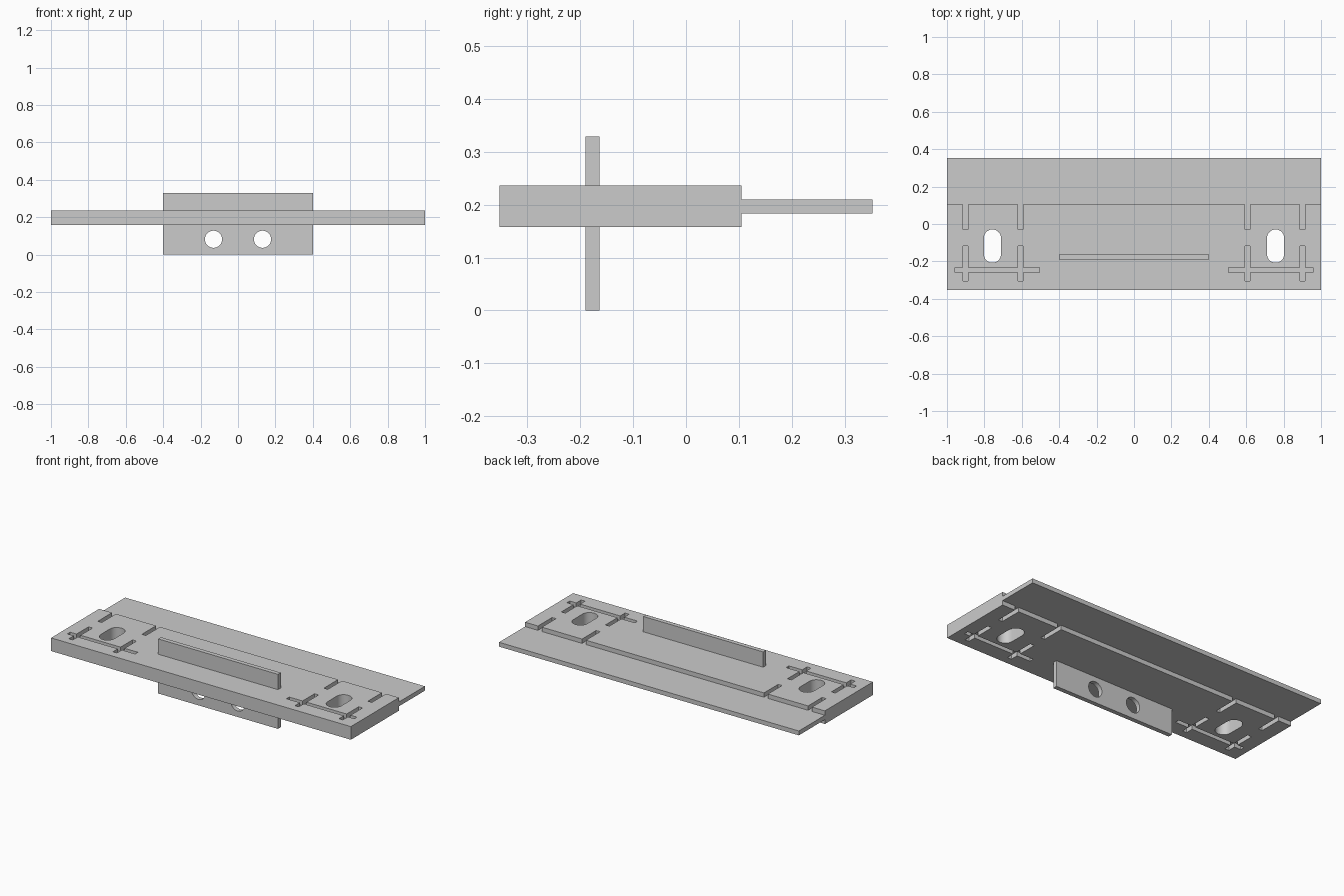
import bpy
import math

if "Cube" in bpy.data.objects:
    bpy.data.objects.remove(bpy.data.objects["Cube"])

W, BACK, FRONT = 1.0, 0.353, -0.353
STEP = 0.105            # rear edge of the thick part
T = 0.0132              # half of the sheet thickness / slot width
ZC = 0.197              # mid height of the plate
SLOTS = (0.607, 0.901)  # slot centre lines on each side
OVAL = (0.757, -0.118)


def solid(name, loops, half, loc, rot=(0, 0, 0)):
    """Extrude closed 2D outlines (first outer, rest holes) into a mesh."""
    cu = bpy.data.curves.new(name, 'CURVE')
    cu.dimensions = '2D'
    cu.fill_mode = 'BOTH'
    cu.extrude = half
    for pts in loops:
        s = cu.splines.new('POLY')
        s.points.add(len(pts) - 1)
        for p, (x, y) in zip(s.points, pts):
            p.co = (x, y, 0, 1)
        s.use_cyclic_u = True
    ob = bpy.data.objects.new(name, cu)
    bpy.context.collection.objects.link(ob)
    ob.location, ob.rotation_euler = loc, rot
    bpy.ops.object.select_all(action='DESELECT')
    ob.select_set(True)
    bpy.context.view_layer.objects.active = ob
    bpy.ops.object.convert(target='MESH')
    ob = bpy.context.view_layer.objects.active
    bpy.ops.object.mode_set(mode='EDIT')
    bpy.ops.mesh.select_all(action='SELECT')
    bpy.ops.mesh.remove_doubles(threshold=1e-5)
    bpy.ops.mesh.normals_make_consistent(inside=False)
    bpy.ops.object.mode_set(mode='OBJECT')
    return ob


def rect(x0, x1, y0, y1):
    return [(x0, y0), (x1, y0), (x1, y1), (x0, y1)]


def stadium(cx, cy, r, straight=0.0, n=16):
    pts = []
    for end, start in ((1, 0), (-1, math.pi)):
        for i in range(n + (1 if straight else 0)):
            a = start + math.pi * i / n
            pts.append((cx + r * math.cos(a), cy + end * straight + r * math.sin(a)))
    return pts


def double_cross(side):
    """One long slot crossed by two short ones."""
    yc, y0, y1 = -0.246, -0.306, -0.118
    lower, upper = [(0.505, yc - T)], []
    for x in SLOTS:
        lower += [(x - T, yc - T), (x - T, y0), (x + T, y0), (x + T, yc - T)]
        upper += [(x - T, yc + T), (x - T, y1), (x + T, y1), (x + T, yc + T)]
    lower.append((0.957, yc - T))
    upper = [(0.505, yc + T)] + upper + [(0.957, yc + T)]
    return [(side * x, y) for x, y in lower + upper[::-1]]


def boolean(ob, other, op):
    m = ob.modifiers.new(op, 'BOOLEAN')
    m.operation, m.solver, m.object = op, 'EXACT', other
    bpy.context.view_layer.objects.active = ob
    bpy.ops.object.modifier_apply(modifier=m.name)
    bpy.data.objects.remove(other)


# Thick slotted plate, rear edge notched
outline = [(-W, FRONT), (W, FRONT), (W, STEP)]
for x in sorted([s * x for x in SLOTS for s in (1, -1)], reverse=True):
    outline += [(x + T, STEP), (x + T, -0.03), (x - T, -0.03), (x - T, STEP)]
outline.append((-W, STEP))
plate = solid("slotted_plate", [outline, double_cross(1), double_cross(-1)],
              3 * T, (0, 0, ZC))

# Thin core sheet closes the slots halfway and forms the rear flange
core = solid("core_sheet", [rect(-W, W, FRONT, BACK)], T, (0, 0, ZC))
boolean(plate, core, 'UNION')

# Oval through holes
for s in (1, -1):
    cutter = solid("oval_cutter", [stadium(s * OVAL[0], OVAL[1], 0.046, 0.043)],
                   0.2, (0, 0, ZC))
    cutter.hide_render = True
    boolean(plate, cutter, 'DIFFERENCE')

# Upright tab through the plate, with two round holes
tab = solid("upright_tab",
            [rect(-0.4, 0.4, 0, 0.329)] + [stadium(s * 0.131, 0.082, 0.046) for s in (1, -1)],
            T, (0, -0.177, 0), (math.pi / 2, 0, 0))

for ob in (plate, tab):
    bpy.ops.object.select_all(action='DESELECT')
    ob.select_set(True)
    bpy.context.view_layer.objects.active = ob
    bpy.ops.object.shade_smooth_by_angle(angle=math.radians(30))
